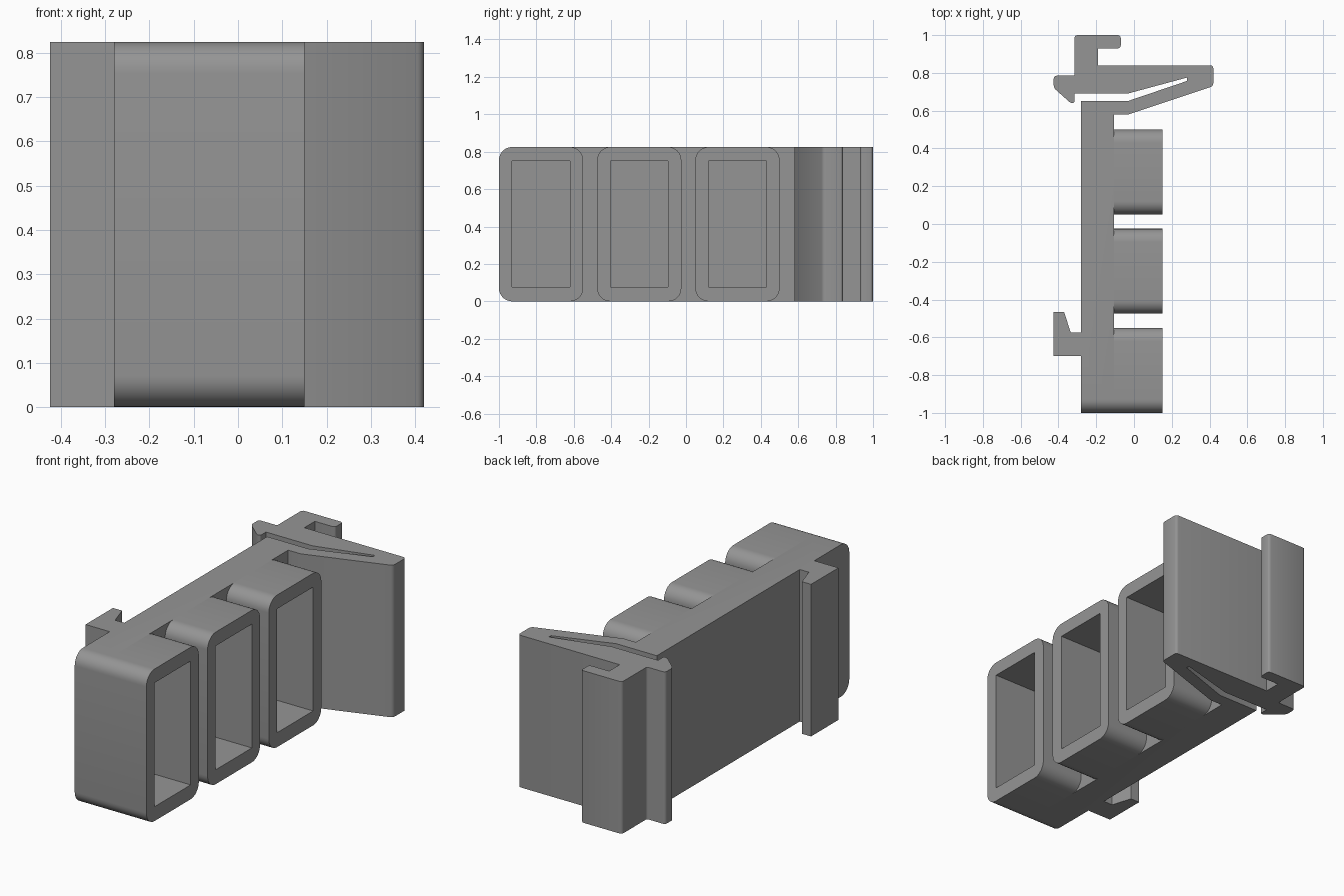
import bpy, bmesh, math

if "Cube" in bpy.data.objects:
    bpy.data.objects.remove(bpy.data.objects["Cube"])

H = 0.825          # height of the whole extrusion
R = 0.07           # corner radius of the sleeves
PLATE = -0.105     # face of the back plate that carries the sleeves
FRONT = 0.15       # open ends of the sleeves

grey = bpy.data.materials.new("mid grey")
grey.diffuse_color = (0.3, 0.3, 0.3, 1)
grey.use_nodes = True
grey.node_tree.nodes["Principled BSDF"].inputs["Base Color"].default_value = grey.diffuse_color


def finish(name, bm):
    bmesh.ops.recalc_face_normals(bm, faces=bm.faces)
    me = bpy.data.meshes.new(name)
    bm.to_mesh(me)
    bm.free()
    ob = bpy.data.objects.new(name, me)
    bpy.context.collection.objects.link(ob)
    me.materials.append(grey)
    return ob


def box(bm, x0, x1, y0, y1, z0, z1):
    vs = bmesh.ops.create_cube(bm, size=1)["verts"]
    for v in vs:
        v.co.x = x1 if v.co.x > 0 else x0
        v.co.y = y1 if v.co.y > 0 else y0
        v.co.z = z1 if v.co.z > 0 else z0


def round_edges(bm, edges, radius, segments):
    bmesh.ops.bevel(bm, geom=edges, offset=radius, segments=segments,
                    profile=0.5, affect='EDGES')


def smooth(ob):
    bpy.ops.object.select_all(action='DESELECT')
    ob.select_set(True)
    bpy.context.view_layer.objects.active = ob
    bpy.ops.object.shade_smooth_by_angle(angle=math.radians(30))


def cut(ob, cutter):
    bpy.context.view_layer.objects.active = ob
    mod = ob.modifiers.new("pockets", 'BOOLEAN')
    mod.operation = 'DIFFERENCE'
    mod.solver = 'EXACT'
    mod.object = cutter
    bpy.ops.object.modifier_apply(modifier=mod.name)


# Back plate with spring latch and hooked foot: one profile (x, y, corner radius)
profile = [
    (-0.28, -1, 0), (PLATE, -1, 0), (PLATE, 0.58, 0), (-0.03, 0.58, 0),
    (0.42, 0.73, 0.015), (0.42, 0.84, 0.015), (-0.19, 0.84, 0),
    (-0.19, 0.93, 0), (-0.07, 0.93, 0.015), (-0.07, 1, 0.015),
    (-0.315, 1, 0.015), (-0.315, 0.785, 0.01), (-0.425, 0.785, 0.015),
    (-0.425, 0.72, 0.015), (-0.335, 0.64, 0.01), (-0.315, 0.64, 0.01),
    (-0.315, 0.69, 0), (-0.035, 0.69, 0), (0.28, 0.775, 0),
    (0.28, 0.757, 0), (-0.035, 0.65, 0), (-0.28, 0.65, 0),
    (-0.28, -0.575, 0), (-0.335, -0.575, 0), (-0.37, -0.465, 0),
    (-0.425, -0.465, 0), (-0.425, -0.70, 0), (-0.28, -0.70, 0),
]
bm = bmesh.new()
low = [bm.verts.new((x, y, 0)) for x, y, r in profile]
high = [bm.verts.new((x, y, H)) for x, y, r in profile]
n = len(profile)
bm.faces.new(low[::-1])
bm.faces.new(high)
for i in range(n):
    j = (i + 1) % n
    bm.faces.new((low[i], low[j], high[j], high[i]))
for radius in (0.01, 0.015):
    edges = [e for e in bm.edges
             if any({low[i], high[i]} == set(e.verts)
                    for i in range(n) if low[i].is_valid and profile[i][2] == radius)]
    round_edges(bm, edges, radius, 3)
round_edges(bm, [e for e in bm.edges if all(v.co.y < -0.999 for v in e.verts)
                 and abs(e.verts[0].co.z - e.verts[1].co.z) < 0.001], R, 8)
bmesh.ops.triangulate(bm, faces=[f for f in bm.faces if len(f.verts) > 4])
plate = finish("clip_plate", bm)

# Three rounded sleeves
spans = [(-1.0, -0.55), (-0.475, -0.025), (0.05, 0.50)]
sleeves = []
for i, (y0, y1) in enumerate(spans):
    bm = bmesh.new()
    box(bm, PLATE, FRONT, y0, y1, 0, H)
    round_edges(bm, [e for e in bm.edges
                     if abs(e.verts[0].co.x - e.verts[1].co.x) > 0.1], R, 8)
    sleeves.append(finish(f"sleeve_{i + 1}", bm))

# Rectangular pockets sunk through the sleeves into the plate
bm = bmesh.new()
for y0, y1 in spans:
    box(bm, -0.2, FRONT + 0.1, y0 + R, y1 - R, 0.078, H - 0.075)
cutter = finish("pocket_cutter", bm)
cutter.hide_render = True
for ob in [plate] + sleeves:
    cut(ob, cutter)
    smooth(ob)
bpy.data.objects.remove(cutter)
